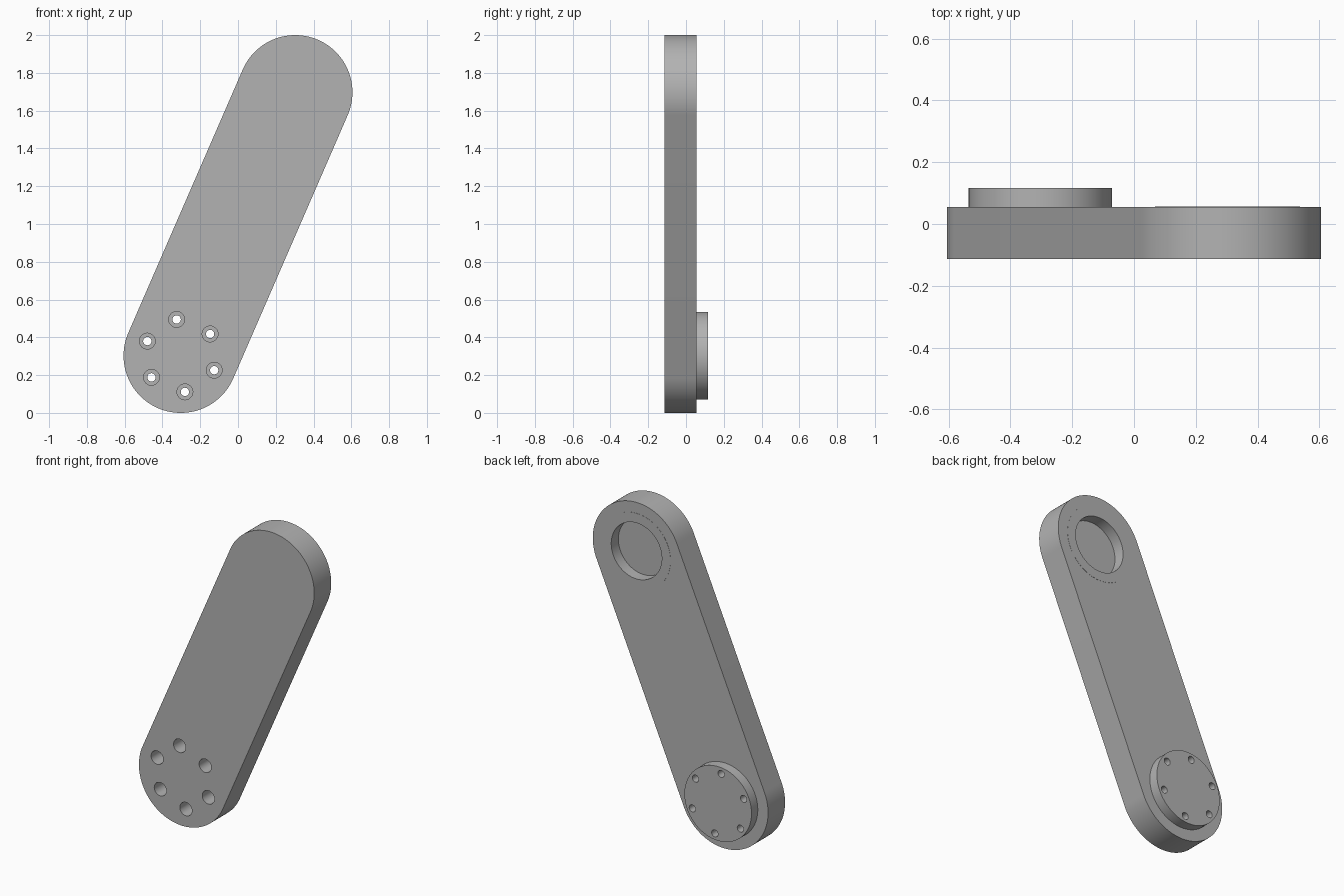
import bpy, bmesh
from math import sin, cos, pi, radians, atan2
from mathutils import Vector

cube = bpy.data.objects.get("Cube")
if cube:
    bpy.data.objects.remove(cube, do_unlink=True)

R = 0.303                                  # end radius of the arm
LOW, HIGH = Vector((-0.303, 0.303)), Vector((0.303, 1.697))
FRONT, BACK, BOSS = -0.113, 0.055, 0.117   # depth levels along y
TILT = atan2(HIGH.y - LOW.y, HIGH.x - LOW.x)

grey = bpy.data.materials.new("plain grey")
grey.use_nodes = True
grey.diffuse_color = (0.45, 0.45, 0.45, 1)
grey.node_tree.nodes["Principled BSDF"].inputs["Base Color"].default_value = (0.45, 0.45, 0.45, 1)


def arc(centre, radius, start, sweep, steps):
    return [(centre.x + radius * cos(start + sweep * i / steps),
             centre.y + radius * sin(start + sweep * i / steps)) for i in range(steps + 1)]


def circle(centre, radius, steps=96):
    return arc(centre, radius, 0, 2 * pi, steps)[:-1]


def prism(name, outline, y0, y1):
    """Extrude an x-z outline from y0 to y1."""
    bm = bmesh.new()
    face = bm.faces.new([bm.verts.new((x, y0, z)) for x, z in outline])
    new = bmesh.ops.extrude_face_region(bm, geom=[face])["geom"]
    bmesh.ops.translate(bm, vec=(0, y1 - y0, 0),
                        verts=[v for v in new if isinstance(v, bmesh.types.BMVert)])
    bmesh.ops.recalc_face_normals(bm, faces=bm.faces)
    mesh = bpy.data.meshes.new(name)
    bm.to_mesh(mesh)
    bm.free()
    mesh.materials.append(grey)
    obj = bpy.data.objects.new(name, mesh)
    bpy.context.collection.objects.link(obj)
    return obj


def boolean(target, other, operation):
    """Apply a boolean and discard the helper object."""
    mod = target.modifiers.new("cut", 'BOOLEAN')
    mod.operation, mod.object, mod.solver = operation, other, 'EXACT'
    bpy.context.view_layer.objects.active = target
    bpy.ops.object.modifier_apply(modifier=mod.name)
    bpy.data.objects.remove(other, do_unlink=True)


def finish(obj):
    bpy.ops.object.select_all(action='DESELECT')
    obj.select_set(True)
    bpy.context.view_layer.objects.active = obj
    bpy.ops.object.shade_smooth_by_angle(angle=radians(30))


# Slanted arm with round ends, and the round boss on its back
outline = arc(HIGH, R, TILT - pi / 2, pi, 64) + arc(LOW, R, TILT + pi / 2, pi, 64)
arm = prism("arm", outline, FRONT, BACK)
boolean(arm, prism("boss", circle(LOW, 0.232), BACK - 0.03, BOSS), 'UNION')

# Round socket in the back of the upper end
boolean(arm, prism("socket_cutter", circle(HIGH, 0.235), BACK - 0.07, BACK + 0.1), 'DIFFERENCE')

# Six counterbored bolt holes
for i in range(6):
    a = TILT + pi / 6 + i * pi / 3
    spot = LOW + 0.193 * Vector((cos(a), sin(a)))
    boolean(arm, prism("bolt_cutter", circle(spot, 0.022, 32), FRONT - 0.1, BOSS + 0.1), 'DIFFERENCE')
    boolean(arm, prism("head_cutter", circle(spot, 0.042, 32), FRONT - 0.1, FRONT + 0.11), 'DIFFERENCE')
finish(arm)

# Flush collar lining the socket
collar = prism("socket_collar", circle(HIGH, 0.235), BACK - 0.07, BACK + 0.001)
boolean(collar, prism("bore_cutter", circle(HIGH, 0.175), BACK - 0.2, BACK + 0.2), 'DIFFERENCE')
finish(collar)
